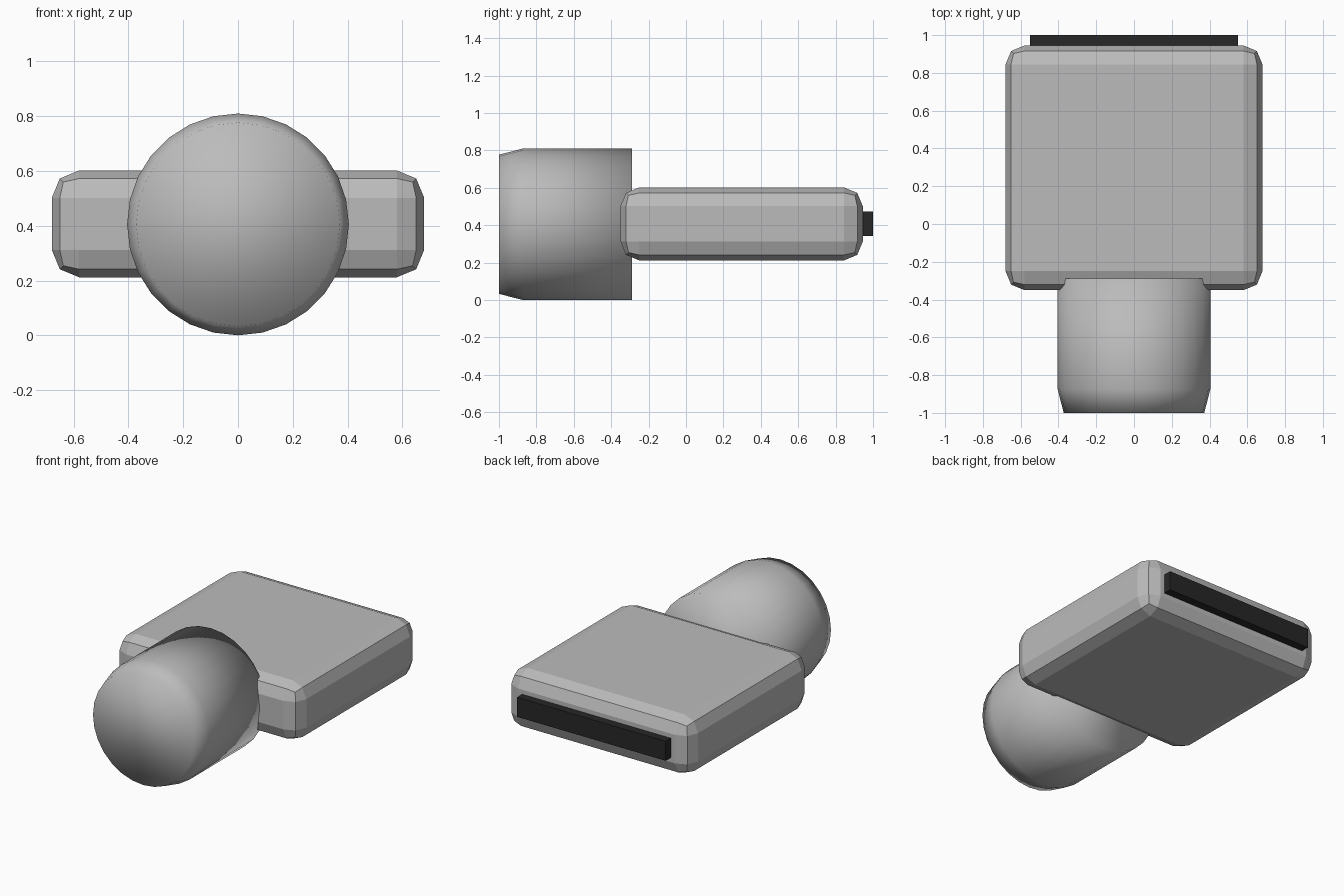
import bpy
import math

if "Cube" in bpy.data.objects:
    bpy.data.objects.remove(bpy.data.objects["Cube"])


def material(name, value):
    mat = bpy.data.materials.new(name)
    mat.diffuse_color = (value, value, value, 1)
    mat.use_nodes = True
    mat.node_tree.nodes["Principled BSDF"].inputs["Base Color"].default_value = mat.diffuse_color
    return mat


grey = material("mid_grey", 0.5)
black = material("near_black", 0.02)


def box(name, low, high, mat):
    mid = [(a + b) / 2 for a, b in zip(low, high)]
    bpy.ops.mesh.primitive_cube_add(size=1, location=mid)
    obj = bpy.context.object
    obj.name = name
    obj.scale = [b - a for a, b in zip(low, high)]
    bpy.ops.object.transform_apply(location=False, rotation=False, scale=True)
    obj.data.materials.append(mat)
    return obj


# Flat body with two-step bevelled edges
body = box("body", (-0.68, -0.35, 0.212), (0.68, 0.945, 0.602), grey)
bevel = body.modifiers.new("rounded_edges", "BEVEL")
bevel.width = 0.1
bevel.segments = 2

# Dark strip on the back
box("back_strip", (-0.55, 0.9, 0.342), (0.55, 1.0, 0.472), black)

# Round barrel along y, tapered at the front, smooth all over
SIDES = 28
CENTRE_Z = 0.405
rings = [(-1.0, 0.372), (-0.872, 0.405), (-0.288, 0.405)]
verts = []
for y, radius in rings:
    for i in range(SIDES):
        a = 2 * math.pi * i / SIDES
        verts.append((radius * math.sin(a), y, CENTRE_Z + radius * math.cos(a)))
faces = [list(range(SIDES)), list(range(3 * SIDES - 1, 2 * SIDES - 1, -1))]
for r in range(len(rings) - 1):
    for i in range(SIDES):
        j = (i + 1) % SIDES
        a, b = r * SIDES, (r + 1) * SIDES
        faces.append((a + j, a + i, b + i, b + j))
mesh = bpy.data.meshes.new("barrel")
mesh.from_pydata(verts, [], faces)
mesh.polygons.foreach_set("use_smooth", [True] * len(mesh.polygons))
mesh.materials.append(grey)
mesh.update()
barrel = bpy.data.objects.new("barrel", mesh)
bpy.context.collection.objects.link(barrel)
